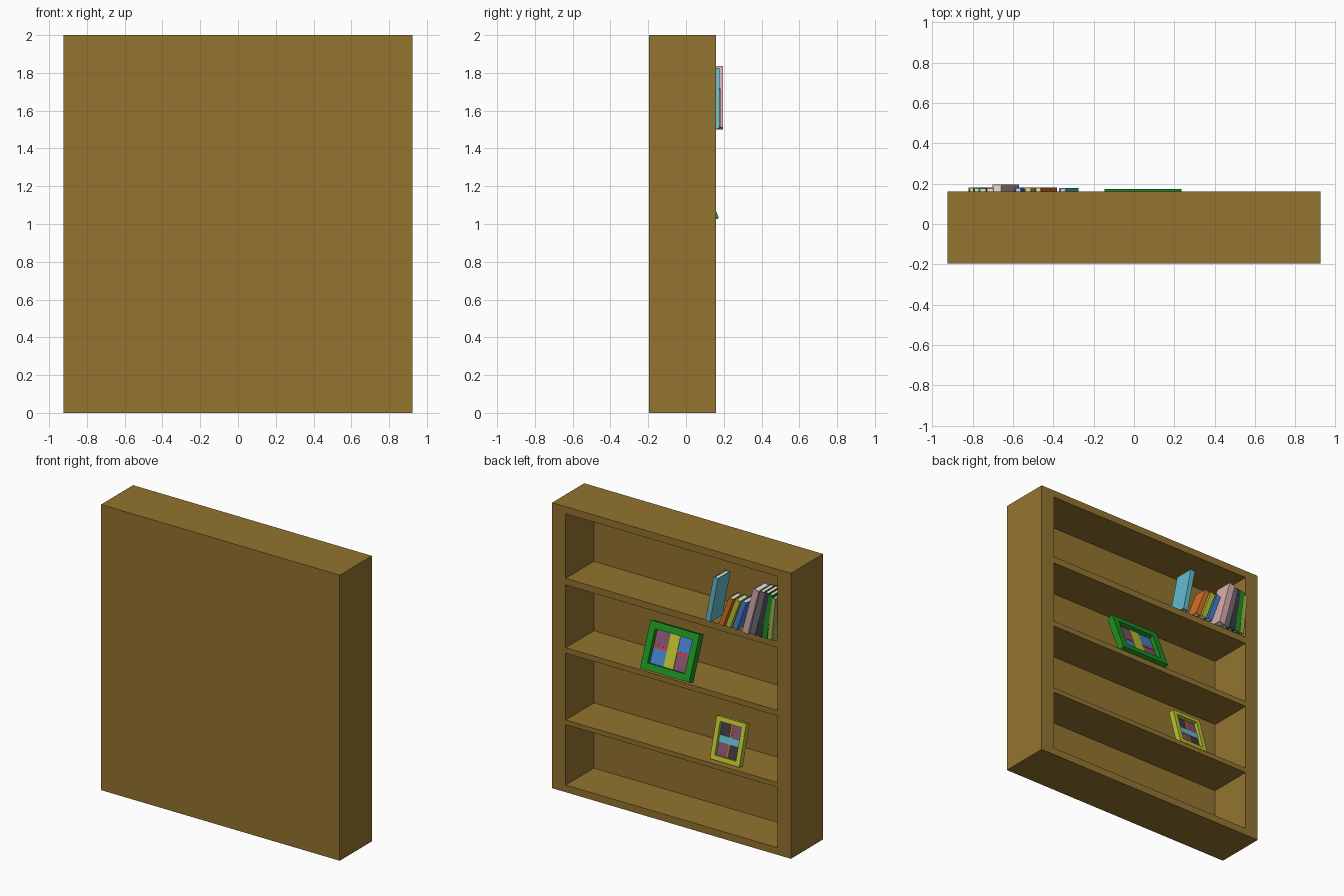
import bpy, bmesh
from math import radians, cos, sin
from mathutils import Matrix, Vector

if "Cube" in bpy.data.objects:
    bpy.data.objects.remove(bpy.data.objects["Cube"])


def material(name, r, g, b):
    m = bpy.data.materials.get(name)
    if not m:
        m = bpy.data.materials.new(name)
        m.diffuse_color = (*[(c / 255) ** 2.2 for c in (r, g, b)], 1)
        m.use_nodes = True
        m.node_tree.nodes["Principled BSDF"].inputs["Base Color"].default_value = m.diffuse_color
    return m


COL = {"wood": (146, 115, 51), "green": (35, 142, 38), "yellow": (186, 192, 52),
       "blue": (72, 128, 205), "mauve": (134, 84, 112), "red": (212, 62, 55),
       "charcoal": (62, 60, 66), "sky": (98, 186, 204), "orange": (214, 112, 42),
       "pink": (216, 172, 174), "grey": (112, 106, 112), "olive": (160, 172, 78),
       "paper": (225, 225, 205)}


def build(name, boxes, matrix=Matrix()):
    """One object made of boxes (x0, x1, y0, y1, z0, z1, colour)."""
    bm = bmesh.new()
    me = bpy.data.meshes.new(name)
    used = []
    for x0, x1, y0, y1, z0, z1, col in boxes:
        if col not in used:
            used.append(col)
            me.materials.append(material(col, *COL[col]))
        m = Matrix.Translation(((x0 + x1) / 2, (y0 + y1) / 2, (z0 + z1) / 2)) \
            @ Matrix.Diagonal((x1 - x0, y1 - y0, z1 - z0, 1))
        verts = bmesh.ops.create_cube(bm, size=1, matrix=m)["verts"]
        for f in {f for v in verts for f in v.link_faces}:
            f.material_index = used.index(col)
    bm.to_mesh(me)
    bm.free()
    ob = bpy.data.objects.new(name, me)
    ob.matrix_world = matrix
    bpy.context.collection.objects.link(ob)
    return ob


# Bookcase carcass: solid block with four compartments cut from the open (+y) side
case = build("bookcase", [(-.925, .925, -.195, .16, 0, 2, "wood")])
levels = [(.05, .473), (.506, .974), (1.012, 1.452), (1.498, 1.95)]
cutter = build("compartments", [(-.822, .82, -.152, .3, a, b, "wood") for a, b in levels])
cutter.hide_render = True
mod = case.modifiers.new("cut", "BOOLEAN")
mod.operation, mod.solver, mod.object = "DIFFERENCE", "EXACT", cutter
bpy.context.view_layer.objects.active = case
bpy.ops.object.modifier_apply(modifier="cut")
bpy.data.objects.remove(cutter)


# Books: two boards, a spine facing +y, and an inset page block
def book(name, x, t, h, d, y, lean, col):
    c = .006
    build(name, [(0, c, -d, 0, 0, h, col), (t - c, t, -d, 0, 0, h, col),
                 (c, t - c, -c, 0, 0, h, col),
                 (c, t - c, -d + c, -c, c, h - c, "paper")],
          Matrix.Translation((x, y, 1.5)) @ Matrix.Rotation(-radians(lean), 4, "Y"))


# lowest x corner, thickness, height, depth, spine y, lean, colour
books = [(-.310, .035, .325, .14, .178, 11, "sky"),
         (-.414, .035, .22, .10, .182, 21, "orange"),
         (-.466, .036, .22, .10, .180, 21, "yellow"),
         (-.518, .036, .22, .10, .180, 20, "blue"),
         (-.614, .045, .335, .13, .195, 15, "pink"),
         (-.662, .042, .325, .13, .180, 13, "grey"),
         (-.708, .040, .325, .13, .180, 11, "charcoal"),
         (-.751, .038, .32, .13, .180, 8.5, "green"),
         (-.789, .032, .30, .13, .180, 6, "olive")]
for i, b in enumerate(books):
    book(f"book_{i + 1}", *b)


# Leaning picture frames with a checkered picture and a crossing pair of stripes
def frame(name, x, y, z, w, h, t, lean, b, rim, pic_a, pic_b, vert, horiz, vw, hw, v_top):
    W, p = w / 2, -t * .6
    H, iw, top = h / 2, w / 2 - b, h - b
    vy, hy = (p + .004, p + .002) if v_top else (p + .002, p + .004)
    build(name, [
        (-W, -iw, -t, 0, 0, h, rim), (iw, W, -t, 0, 0, h, rim),
        (-iw, iw, -t, 0, 0, b, rim), (-iw, iw, -t, 0, top, h, rim),
        (0, iw, -t, p, H, top, pic_a), (-iw, 0, -t, p, b, H, pic_a),
        (-iw, 0, -t, p, H, top, pic_b), (0, iw, -t, p, b, H, pic_b),
        (-vw / 2, vw / 2, p, vy, b, top, vert),
        (-iw, iw, p, hy, H - hw / 2, H + hw / 2, horiz)],
        Matrix.Translation((x, y, z)) @ Matrix.Rotation(radians(lean), 4, "X"))


frame("large_picture_frame", .045, .174, 1.031, .38, .315, .05, 22, .046,
      "green", "mauve", "blue", "yellow", "red", .075, .018, True)
frame("small_picture_frame", -.396, .14, .522, .228, .285, .04, 16, .032,
      "yellow", "charcoal", "mauve", "orange", "sky", .012, .045, False)
